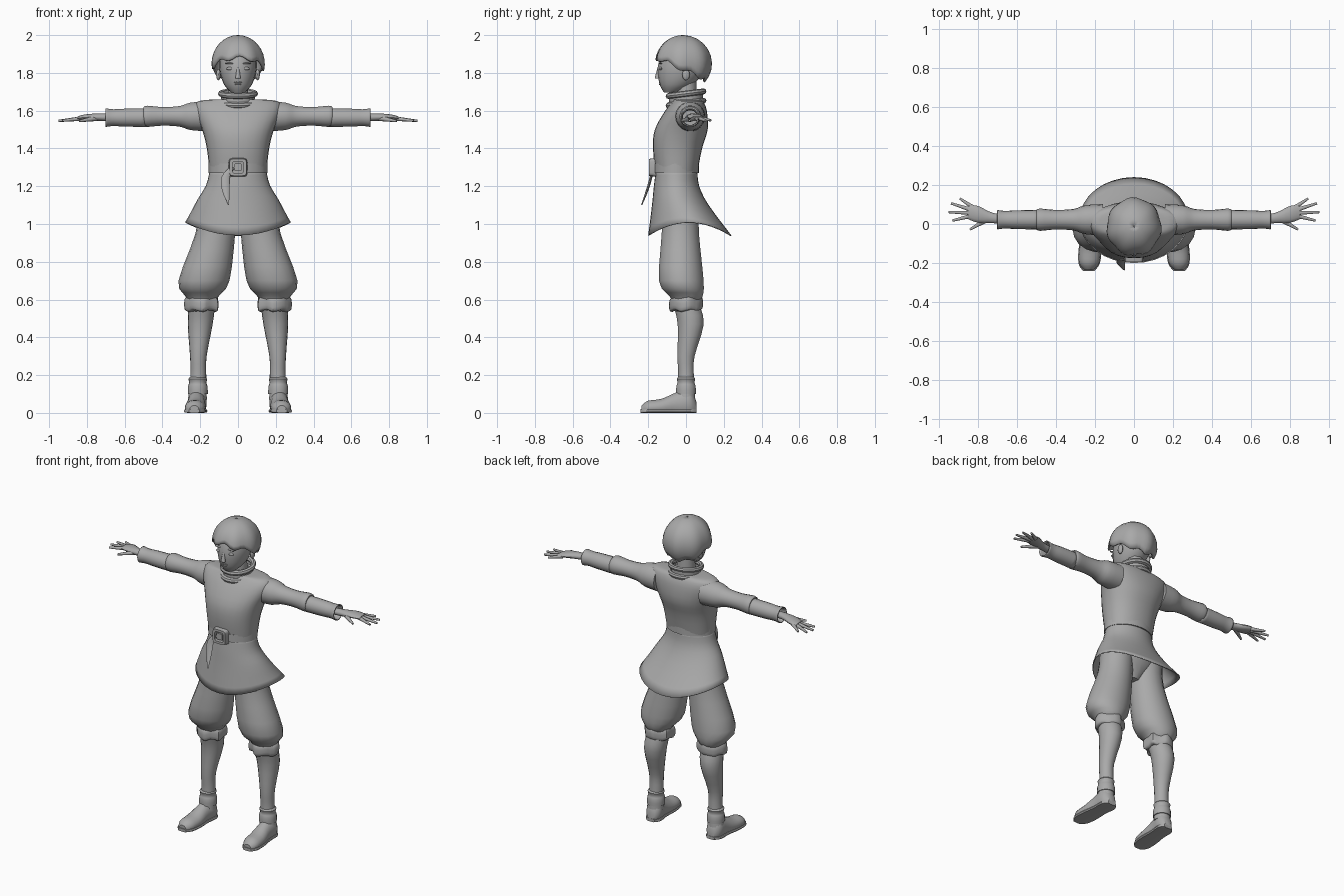
import bpy, bmesh
from math import sin, cos, pi, radians
from mathutils import Vector

cube = bpy.data.objects.get("Cube")
if cube:
    bpy.data.objects.remove(cube)

tone = 0.4
grey = bpy.data.materials.new("plain grey")
grey.use_nodes = True
grey.diffuse_color = (tone, tone, tone, 1)
grey.node_tree.nodes["Principled BSDF"].inputs["Base Color"].default_value = grey.diffuse_color
parts = []


def finish(name, bm, paired=False, thick=0):
    """Make a grey object from a bmesh, or a mirrored left and right pair."""
    labels = ("left_", "right_") if paired else ("",)
    for label in labels:
        if label == "right_":
            bmesh.ops.scale(bm, vec=(-1, 1, 1), verts=bm.verts)
        bmesh.ops.recalc_face_normals(bm, faces=bm.faces)
        mesh = bpy.data.meshes.new(label + name)
        bm.to_mesh(mesh)
        mesh.materials.append(grey)
        part = bpy.data.objects.new(label + name, mesh)
        bpy.context.collection.objects.link(part)
        if thick:
            part.modifiers.new("thickness", "SOLIDIFY").thickness = thick
        parts.append(part)
    bm.free()


def ring(wide, deep, x=0, y=0, z=0):
    """One elliptical cross-section: two radii and a centre."""
    return Vector((x, y, z, wide, deep))


def smooth_rings(rings, steps):
    """Fill in sections between the given ones along a smooth spline."""
    result = []
    last = len(rings) - 1
    for i in range(last):
        before, here, there, after = (rings[min(max(i + k, 0), last)] for k in (-1, 0, 1, 2))
        for k in range(steps):
            t = k / steps
            cubic = 3 * here - before - 3 * there + after
            square = 2 * before - 5 * here + 4 * there - after
            result.append(here + (there - before + (square + cubic * t) * t) * (t / 2))
    return result + [rings[last]]


def loft(name, axis, rings, sides=20, power=1, steps=3, caps=True, loop=False,
         tweak=None, paired=False, thick=0):
    """Skin a row of sections that lie across the given axis."""
    bm = bmesh.new()
    rows = []
    for section in smooth_rings(rings, steps):
        row = []
        for i in range(sides):
            angle = 2 * pi * i / sides
            c, s = cos(angle), sin(angle)
            a = section[3] * abs(c) ** power * (1 if c > 0 else -1)
            b = section[4] * abs(s) ** power * (1 if s > 0 else -1)
            offset = {"x": (0, a, b), "y": (a, 0, b), "z": (a, b, 0)}[axis]
            point = Vector(section[:3]) + Vector(offset)
            row.append(bm.verts.new(tweak(point, angle) if tweak else point))
        rows.append(row)
    if caps and not loop:
        bm.faces.new(rows[0])
        bm.faces.new(rows[-1])
    if loop:
        rows.append(rows[0])
    for low, high in zip(rows, rows[1:]):
        for i in range(sides):
            bm.faces.new((low[i - 1], low[i], high[i], high[i - 1]))
    finish(name, bm, paired, thick)


def tube(name, start, end, start_radius, end_radius, paired=False):
    """Straight tapered rod between two points."""
    bm = bmesh.new()
    start, end = Vector(start), Vector(end)
    along = end - start
    bmesh.ops.create_cone(bm, cap_ends=True, segments=10, radius1=start_radius,
                          radius2=end_radius, depth=along.length)
    turn = along.to_track_quat("Z", "Y")
    for v in bm.verts:
        v.co = turn @ v.co + (start + end) / 2
    finish(name, bm, paired)


def ball(name, centre, size, paired=False):
    bm = bmesh.new()
    bmesh.ops.create_uvsphere(bm, u_segments=14, v_segments=8, radius=1)
    bmesh.ops.scale(bm, vec=size, verts=bm.verts)
    bmesh.ops.translate(bm, vec=centre, verts=bm.verts)
    finish(name, bm, paired)


# Shaping rules that move the points of a loft
def hair_shape(point, angle):
    # ragged bowl, short over the face and long at the nape
    t = point.z
    lock = cos(7 * angle + 1)
    fall = t * radians(113 + 27 * sin(angle) + 5 * lock)
    spread = sin(fall) * (1 + t * lock / 30)
    return Vector((.14 * cos(angle) * spread, .15 * sin(angle) * spread - .015, 1.85 + .15 * cos(fall)))


def collar_tilt(point, angle):
    return point + Vector((0, 0, point.y / 8))


def lift_hem(point, angle):
    drop = 1.28 - point.z
    return point + Vector((0, 0, .6 * (drop * cos(angle)) ** 2))


def ruffle(point, angle):
    return point + Vector((cos(angle * 6), sin(angle * 5), sin(angle * 5))) * .006


def flat_bottom(point, angle):
    return Vector((point.x - point.y / 16, point.y, max(point.z, 0)))


# Head, face and hair
loft("head", "z", [ring(.035, .035, y=-.08, z=1.695), ring(.075, .09, y=-.05, z=1.74),
                   ring(.1, .13, y=-.02, z=1.83), ring(.09, .11, y=-.01, z=1.93)])
tube("neck", (0, 0, 1.6), (0, 0, 1.76), .06, .055)
tube("nose", (0, -.144, 1.83), (0, -.151, 1.77), .006, .015)
ball("upper_lip", (0, -.134, 1.75), (.025, .01, .006))
ball("lower_lip", (0, -.133, 1.74), (.02, .01, .006))
ball("eye", (.042, -.134, 1.823), (.02, .009, .009), paired=True)
ball("brow", (.045, -.135, 1.85), (.025, .009, .004), paired=True)
ball("ear", (.104, 0, 1.79), (.012, .02, .03), paired=True)
loft("hair", "z", [ring(1, 1, z=i / 10 + .01) for i in range(10)], sides=42, steps=1,
     tweak=hair_shape, caps=False, thick=.012)
ball("hair_crown", (0, -.015, 1.98), (.06, .06, .018))

# Rolled collar, lower at the front
loft("collar_stand", "z", [ring(.11, .1, z=1.6), ring(.09, .09, z=1.64), ring(.09, .09, z=1.69)],
     caps=False, tweak=collar_tilt)
for name, height in (("collar_top_roll", 1.69), ("collar_lower_roll", 1.64)):
    turns = [k * pi / 4 for k in range(8)]
    loft(name, "z", [ring(.09 + .016 * cos(t), .092 + .016 * cos(t), z=height + .016 * sin(t))
                     for t in turns], sides=24, steps=1, loop=True, tweak=collar_tilt)

# Tunic with a flared skirt that lifts at the sides
loft("tunic_body", "z", [
    ring(.15, .11, y=-.05, z=1.27), ring(.165, .13, y=-.045, z=1.4), ring(.19, .14, y=-.025, z=1.5),
    ring(.23, .11, z=1.6), ring(.21, .08, y=.01, z=1.65), ring(.1, .07, z=1.66)], sides=28, power=.9)
loft("tunic_skirt", "z", [
    ring(.15, .11, y=-.05, z=1.28), ring(.17, .12, y=-.05, z=1.2), ring(.22, .15, y=-.03, z=1.1),
    ring(.28, .22, y=.02, z=.94)], sides=32, caps=False, tweak=lift_hem, thick=.006)

# Belt with a square buckle and a hanging strap
loft("belt", "z", [ring(.155, .12, y=-.052, z=height) for height in (1.27, 1.32)], sides=28)
loft("buckle_frame", "y", [ring(r, r, y=y, z=1.3) for y, r in (
    (-.16, .05), (-.195, .045), (-.195, .03), (-.16, .03))], sides=24, power=.35, steps=1, loop=True)
loft("buckle_centre", "y", [ring(.02, .02, y=y, z=1.3) for y in (-.16, -.19)], power=.35, steps=1)
loft("belt_strap", "z", [
    ring(.015, .006, -.03, -.18, 1.3), ring(.022, .007, -.065, -.185, 1.25),
    ring(.02, .007, -.065, -.205, 1.18), ring(.003, .003, -.05, -.235, 1.1)], sides=8)

# Sleeves: full at the shoulder, with an open cuff at the wrist
loft("upper_sleeve", "x", [ring(r, r, x, .022, 1.57) for x, r in (
    (.16, .08), (.25, .074), (.31, .055), (.4, .05), (.48, .057), (.5, .05))], sides=18, paired=True)
loft("forearm_sleeve", "x", [ring(r, r, x, .022, 1.563) for x, r in (
    (.48, .05), (.6, .048), (.66, .045), (.7, .05))], sides=18, caps=False, paired=True, thick=.006)

# Hands, the fingers fanned from the palm
loft("hand", "x", [
    ring(.025, .02, .6, .02, 1.56), ring(.026, .02, .72, .03, 1.565),
    ring(.043, .017, .8, .05, 1.565), ring(.035, .01, .85, .06, 1.56)], sides=14, paired=True)
palm = Vector((.78, .055, 1.563))
for k, (finger, reach) in enumerate((("little", .135), ("ring", .165), ("middle", .17), ("index", .155))):
    angle = radians(34 - 16 * k)
    fan = Vector((cos(angle), sin(angle), -.1))
    tube(finger + "_finger", palm + fan * .05, palm + fan * reach, .012, .006, paired=True)
tube("thumb", (.75, .025, 1.56), (.84, -.028, 1.545), .015, .006, paired=True)

# Puffed trousers gathered into ruffled knee cuffs
loft("trouser_seat", "z", [ring(.13, .1, y=-.05, z=1.2), ring(.18, .11, y=-.03, z=1.08),
                           ring(.04, .05, y=-.03, z=.95)])
loft("trouser_leg", "z", [
    ring(.1, .1, .11, -.03, 1.1), ring(.105, .1, .12, -.03, .95), ring(.135, .12, .18, -.025, .7),
    ring(.09, .09, .19, 0, .62), ring(.07, .07, .19, 0, .59)], sides=18, paired=True)
loft("knee_cuff", "z", [ring(r, r - .005, .19, 0, z) for z, r in (
    (.62, .07), (.6, .087), (.55, .087), (.54, .07))], sides=24, tweak=ruffle, paired=True)

# Lower legs with calves and gathered ankles
loft("lower_leg", "z", [
    ring(.07, .07, .19, 0, .58), ring(.066, .07, .2, .025, .47), ring(.044, .046, .21, 0, .3),
    ring(.042, .042, .21, 0, .2), ring(.05, .05, .215, 0, .07)], sides=18, paired=True)
loft("ankle_fold", "z", [ring(r, r, .213, 0, z) for z, r in (
    (.19, .04), (.18, .05), (.16, .045), (.14, .052), (.1, .053))], sides=18, steps=2, paired=True)

# Shoes on flat soles: length position, half width and height
outline = ((.055, .025, .06), (.02, .05, .13), (-.05, .047, .11),
           (-.13, .055, .075), (-.2, .05, .065), (-.235, .025, .04))
loft("shoe", "y", [ring(w, top * .6, .217, y, top * .4) for y, w, top in outline],
     sides=18, tweak=flat_bottom, paired=True)
loft("sole", "y", [ring(w + .004, .01, .217, y * 1.02, .01) for y, w, top in outline],
     sides=12, power=.5, tweak=flat_bottom, paired=True)

# Smooth shading that keeps creases
bpy.ops.object.select_all(action="DESELECT")
for part in parts:
    part.select_set(True)
bpy.context.view_layer.objects.active = parts[0]
bpy.ops.object.shade_smooth_by_angle(angle=radians(40))
